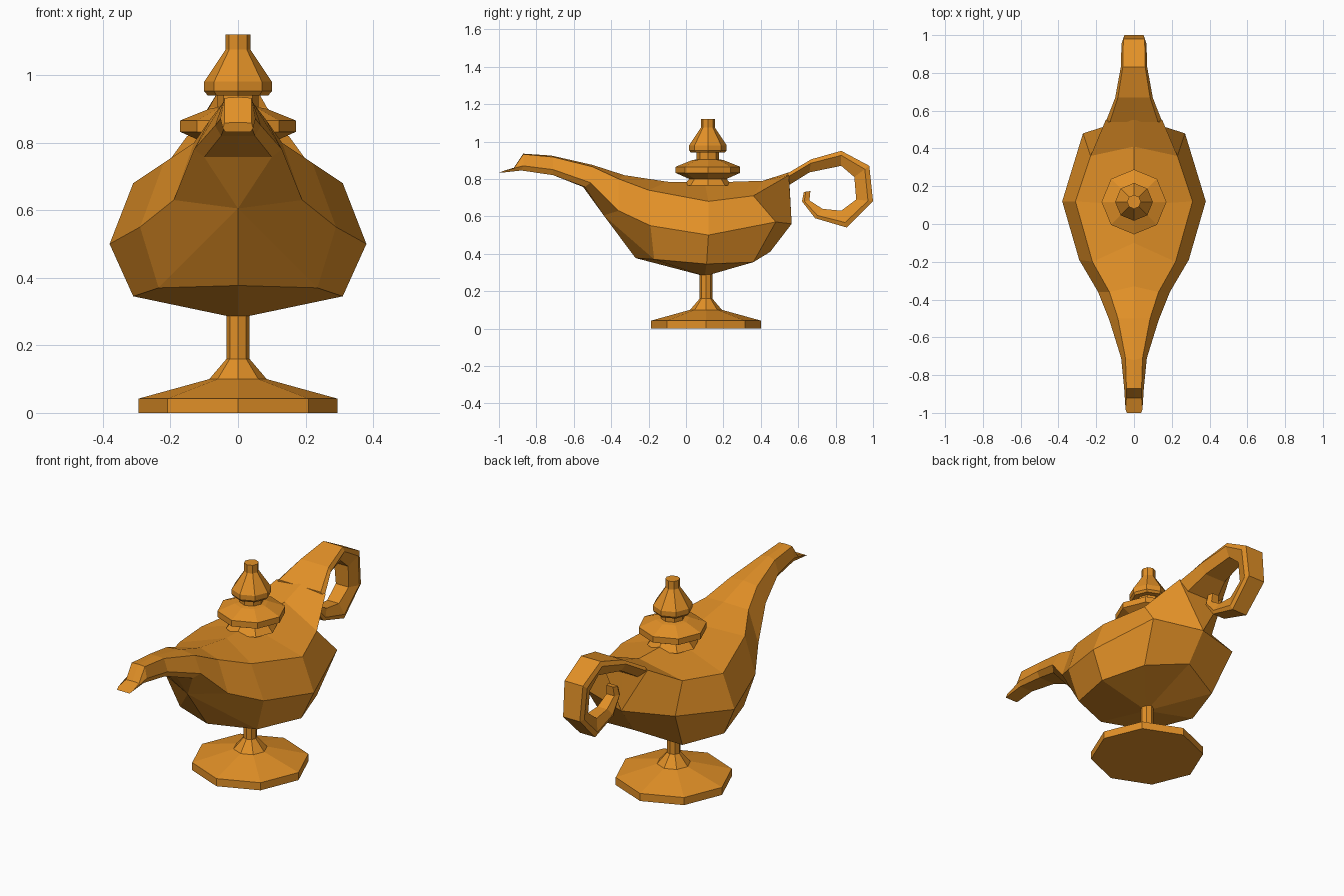
import bpy, bmesh, math
from mathutils import Vector

if "Cube" in bpy.data.objects:
    bpy.data.objects.remove(bpy.data.objects["Cube"])

gold = bpy.data.materials.new("warm_gold")
gold.diffuse_color = (0.76, 0.28, 0.02, 1)
gold.use_nodes = True
gold.node_tree.nodes["Principled BSDF"].inputs["Base Color"].default_value = gold.diffuse_color


def finish(name, bm):
    """Weld, clean up and turn a bmesh into a flat-shaded object."""
    bmesh.ops.remove_doubles(bm, verts=bm.verts, dist=0.0005)
    bmesh.ops.recalc_face_normals(bm, faces=bm.faces)
    me = bpy.data.meshes.new(name)
    bm.to_mesh(me)
    bm.free()
    me.materials.append(gold)
    ob = bpy.data.objects.new(name, me)
    bpy.context.collection.objects.link(ob)
    return ob


def add_face(bm, pts):
    """Add a face, dropping repeated corners."""
    keep = []
    for p in pts:
        if all((Vector(p) - Vector(q)).length > 1e-5 for q in keep):
            keep.append(p)
    if len(keep) > 2:
        bm.faces.new([bm.verts.new(p) for p in keep])


def lathe(name, y, profile, sides=8):
    """Turn a (radius, z) profile around a vertical axis at x=0."""
    bm = bmesh.new()
    rings = []
    for r, z in profile:
        rings.append([bm.verts.new((r * math.cos(2 * math.pi * i / sides),
                                    y + r * math.sin(2 * math.pi * i / sides), z))
                      for i in range(sides)])
    for a, b in zip(rings, rings[1:]):
        for i in range(sides):
            j = (i + 1) % sides
            bm.faces.new((a[i], a[j], b[j], b[i]))
    bm.faces.new(rings[0][::-1])
    bm.faces.new(rings[-1])
    return finish(name, bm)


# Foot with stem, and lid with knob
lathe("foot", 0.107, [(0.295, 0), (0.295, 0.042), (0.085, 0.10),
                      (0.034, 0.16), (0.034, 0.32)])
lathe("lid", 0.117, [(0.13, 0.765), (0.10, 0.80), (0.172, 0.832), (0.172, 0.865),
                     (0.085, 0.90), (0.06, 0.905), (0.06, 0.94), (0.09, 0.94),
                     (0.10, 0.952), (0.10, 0.98), (0.037, 1.075), (0.037, 1.12)])

# Body and spout: half-sections from back to tip
# bottom (y, z), low, middle, upper (x, y, z), top (y, z)
sections = [
    ((.10, .28), (0, .45, .41), (0, .565, .56), (.15, .55, .82), (.55, .835)),
    ((.10, .28), (.23, .36, .355), (.27, .48, .57), (.23, .36, .71), (.41, .79)),
    ((.10, .28), (.31, .11, .345), (.38, .12, .50), (.31, .12, .68), (.10, .78)),
    ((-.27, .377), (.235, -.17, .37), (.29, -.19, .55), (.22, -.20, .74), (-.10, .785)),
    ((-.44, .605), (0, -.44, .605), (.19, -.36, .63), (.13, -.36, .80), (-.33, .82)),
    ((-.55, .757), (.10, -.54, .757), (.13, -.51, .78), (.085, -.50, .865), (-.50, .875)),
    ((-.71, .82), (.05, -.71, .82), (.068, -.71, .85), (.045, -.71, .917), (-.72, .925)),
    ((-.88, .845), (.04, -.88, .845), (.052, -.87, .87), (.04, -.87, .932), (-.87, .935)),
    ((-1.0, .832), (.038, -1.0, .832), (.045, -.98, .842), (.04, -.92, .858), (-.92, .86)),
]
cols = [[(0, *b), l, m, u, (0, *t)] for b, l, m, u, t in sections]
bm = bmesh.new()
for s in (1, -1):
    half = [[(s * x, y, z) for x, y, z in c] for c in cols]
    for a, b in zip(half, half[1:]):
        for i in range(4):
            add_face(bm, (a[i], a[i + 1], b[i + 1], b[i]))
    add_face(bm, half[0][2:])      # back wall under the handle
    add_face(bm, half[-1])         # open mouth of the spout
finish("body_and_spout", bm)

# Curled handle: outer (y, z), inner (y, z), half width
handle = [
    ((.54, .828), (.54, .76), .15), ((.67, .905), (.66, .835), .10),
    ((.83, .95), (.83, .87), .07), ((.98, .87), (.90, .81), .066),
    ((1.0, .68), (.91, .69), .06), ((.86, .54), (.83, .63), .055),
    ((.69, .59), (.73, .64), .045), ((.62, .68), (.66, .685), .036),
    ((.63, .73), (.665, .735), .03),
]
bm = bmesh.new()
rings = []
for o, i, w in handle:
    o, i = Vector(o), Vector(i)
    m = o.lerp(i, 0.3)
    shape = [(o, -.85), (o, .85), (m, 1), (i, .65), (i, -.65), (m, -1)]
    rings.append([bm.verts.new((k * w, p.x, p.y)) for p, k in shape])
for a, b in zip(rings, rings[1:]):
    for i in range(6):
        j = (i + 1) % 6
        bm.faces.new((a[i], a[j], b[j], b[i]))
bm.faces.new(rings[0])
bm.faces.new(rings[-1])
finish("handle", bm)
